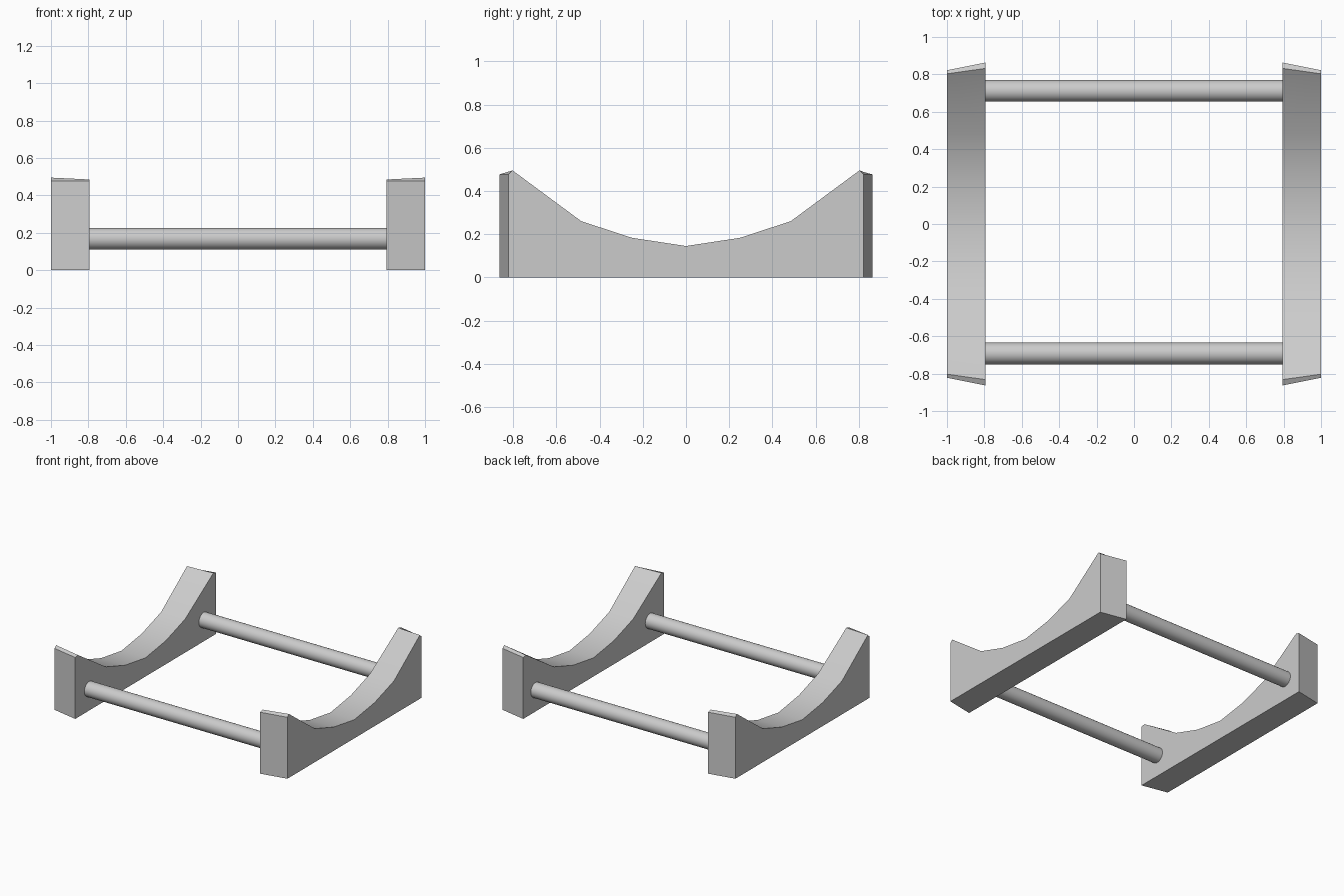
import bpy, bmesh, math

if "Cube" in bpy.data.objects:
    bpy.data.objects.remove(bpy.data.objects["Cube"])

INNER, OUTER = 0.794, 1.0
CURVE = [(0.485, 0.26), (0.25, 0.183)]   # shared scooped top edge


def outline(end_y, end_z, peak_y, peak_z):
    half = [(end_y, 0), (end_y, end_z), (peak_y, peak_z)] + CURVE
    return half + [(0, 0.145)] + [(-y, z) for y, z in reversed(half)]


def finish(obj):
    bpy.ops.object.select_all(action='DESELECT')
    obj.select_set(True)
    bpy.context.view_layer.objects.active = obj
    bpy.ops.object.shade_smooth_by_angle(angle=math.radians(25))


# Scooped side supports: lofted between outer and inner outlines
def side_support(name, s):
    bm = bmesh.new()
    loops = []
    for x, prof in ((OUTER, outline(0.822, 0.477, 0.803, 0.495)),
                    (INNER, outline(0.863, 0.477, 0.832, 0.485))):
        loops.append([bm.verts.new((s * x, y, z)) for y, z in prof])
    a, b = loops
    n = len(a)
    for i in range(n):
        j = (i + 1) % n
        bm.faces.new((a[i], a[j], b[j], b[i]))
    bm.faces.new(a)
    bm.faces.new(b)
    bmesh.ops.recalc_face_normals(bm, faces=bm.faces)
    mesh = bpy.data.meshes.new(name)
    bm.to_mesh(mesh)
    bm.free()
    obj = bpy.data.objects.new(name, mesh)
    bpy.context.collection.objects.link(obj)
    finish(obj)


side_support("left_support", -1)
side_support("right_support", 1)

# Round cross rods joining the supports
for name, y in (("front_rod", -0.692), ("back_rod", 0.712)):
    bpy.ops.mesh.primitive_cylinder_add(vertices=32, radius=0.058, depth=2 * INNER + 0.01,
                                        location=(0, y, 0.168),
                                        rotation=(0, math.pi / 2, 0))
    rod = bpy.context.object
    rod.name = name
    finish(rod)
